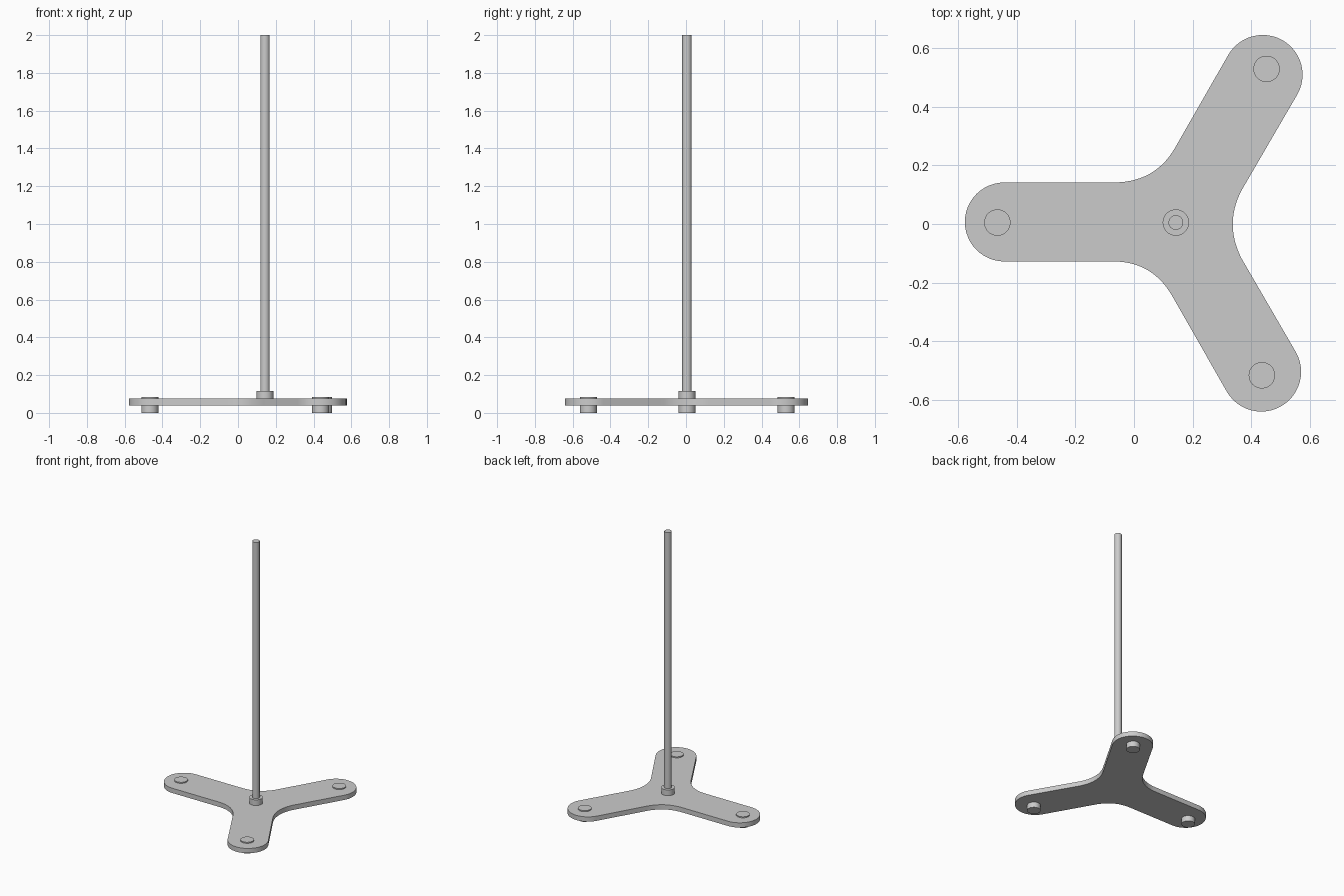
import bpy, bmesh
from math import sin, cos, radians
from mathutils import Vector

if "Cube" in bpy.data.objects:
    bpy.data.objects.remove(bpy.data.objects["Cube"])


def arc(cx, cy, r, a0, a1, n=24):
    return [Vector((cx + r * cos(radians(a0 + (a1 - a0) * i / n)),
                    cy + r * sin(radians(a0 + (a1 - a0) * i / n)))) for i in range(n + 1)]


def fillet(a, c, b, n=14):
    a, c, b = Vector(a), Vector(c), Vector(b)
    return [a * (1 - t) ** 2 + c * 2 * t * (1 - t) + b * t * t
            for t in (i / n for i in range(n + 1))]


def extrude_profile(name, pts, z0, z1):
    bm = bmesh.new()
    face = bm.faces.new([bm.verts.new((p.x, p.y, z0)) for p in pts])
    top = bmesh.ops.extrude_face_region(bm, geom=[face])["geom"]
    bmesh.ops.translate(bm, vec=(0, 0, z1 - z0),
                        verts=[v for v in top if isinstance(v, bmesh.types.BMVert)])
    bmesh.ops.recalc_face_normals(bm, faces=bm.faces)
    mesh = bpy.data.meshes.new(name)
    bm.to_mesh(mesh)
    bm.free()
    obj = bpy.data.objects.new(name, mesh)
    bpy.context.collection.objects.link(obj)
    finish(obj)


def finish(obj):
    bpy.ops.object.select_all(action='DESELECT')
    obj.select_set(True)
    bpy.context.view_layer.objects.active = obj
    bpy.ops.object.shade_smooth_by_angle(angle=radians(30))


def cylinder(name, x, y, r, z0, z1):
    bpy.ops.mesh.primitive_cylinder_add(vertices=48, radius=r, depth=z1 - z0,
                                        location=(x, y, (z0 + z1) / 2))
    obj = bpy.context.object
    obj.name = obj.data.name = name
    finish(obj)


# Three-armed base: rounded arm ends joined by filleted inner corners
outline = (arc(0.44, 0.51, 0.136, -30, 150)
           + fillet((0.14, 0.26), (0.072, 0.142), (-0.07, 0.142))
           + arc(-0.443, 0.007, 0.135, 90, 270)
           + fillet((-0.07, -0.128), (0.062, -0.128), (0.13, -0.245))
           + arc(0.435, -0.505, 0.136, 210, 390)
           + fillet((0.367, -0.117), (0.308, 0), (0.367, 0.114)))
extrude_profile("base_plate", outline, 0.04, 0.075)

# Feet passing through the arm ends
for name, x, y in (("left_foot", -0.467, 0.005), ("back_right_foot", 0.453, 0.53),
                   ("front_right_foot", 0.437, -0.517)):
    cylinder(name, x, y, 0.045, 0.0, 0.083)

# Collar and upright pole
cylinder("pole_collar", 0.143, 0.005, 0.045, 0.04, 0.117)
cylinder("pole", 0.143, 0.005, 0.025, 0.06, 2.0)
